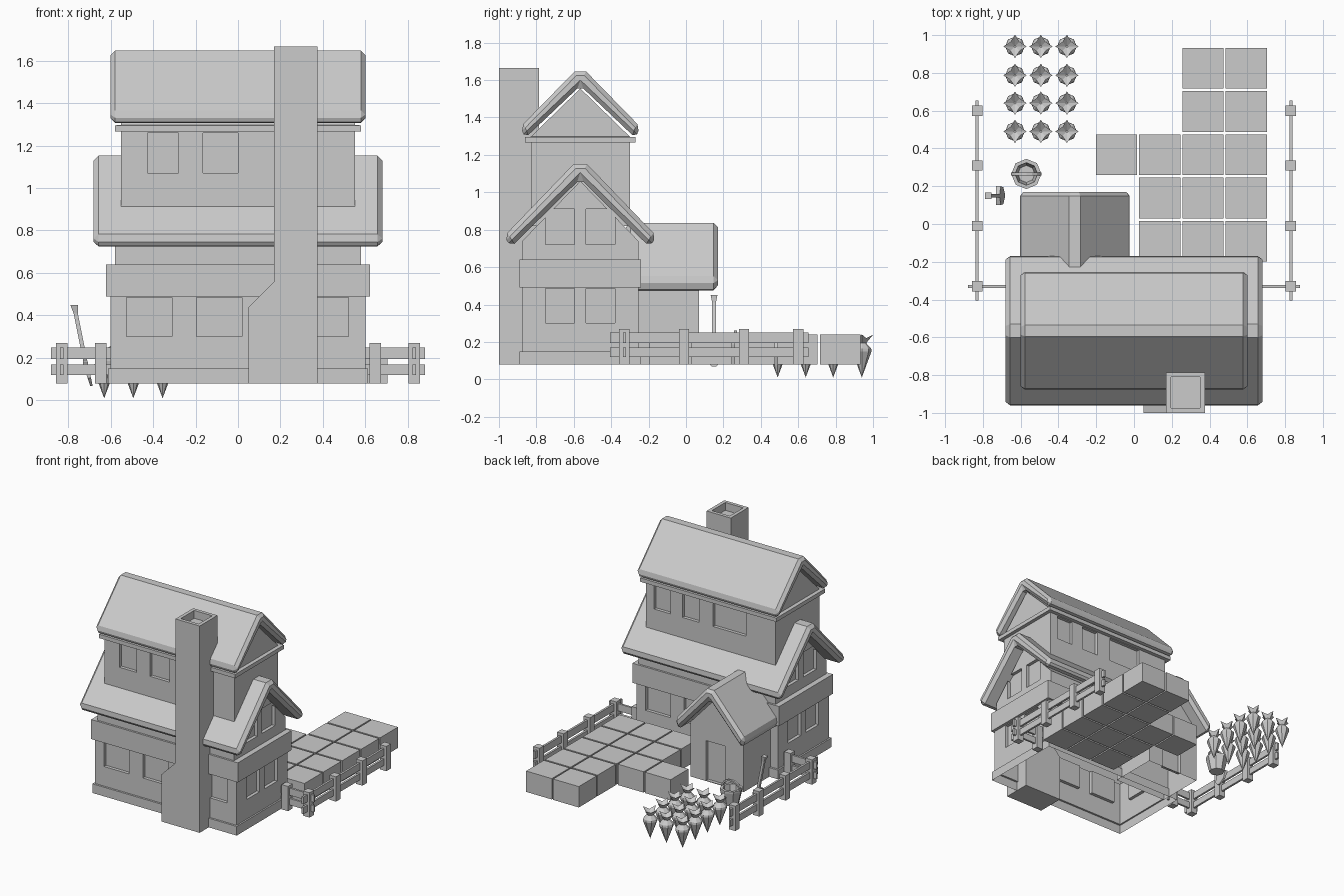
import bpy, bmesh
from math import pi, sin, cos
from mathutils import Vector

if "Cube" in bpy.data.objects:
    bpy.data.objects.remove(bpy.data.objects["Cube"])

CY = -0.565   # house centre line in y
PX = -0.313   # porch centre line in x


def finish(name, bm, normals=True):
    if normals:
        bmesh.ops.recalc_face_normals(bm, faces=bm.faces)
    me = bpy.data.meshes.new(name)
    bm.to_mesh(me)
    bm.free()
    ob = bpy.data.objects.new(name, me)
    bpy.context.collection.objects.link(ob)
    return ob


def add_box(bm, x0, x1, y0, y1, z0, z1):
    vs = bmesh.ops.create_cube(bm, size=1)['verts']
    for v in vs:
        v.co = Vector(((x0 + x1) / 2 + v.co.x * (x1 - x0),
                       (y0 + y1) / 2 + v.co.y * (y1 - y0),
                       (z0 + z1) / 2 + v.co.z * (z1 - z0)))


def boxes(name, items):
    bm = bmesh.new()
    for b in items:
        add_box(bm, *b)
    return finish(name, bm)


def prism(name, pts, place, a, b, bevel=0):
    """Extrude a 2D profile; place(u, w, t) maps it into space."""
    bm = bmesh.new()
    e0 = [bm.verts.new(place(u, w, a)) for u, w in pts]
    e1 = [bm.verts.new(place(u, w, b)) for u, w in pts]
    bm.faces.new(e0)
    bm.faces.new(e1)
    for i in range(len(pts)):
        j = (i + 1) % len(pts)
        bm.faces.new((e0[i], e0[j], e1[j], e1[i]))
    ob = finish(name, bm)
    if bevel:
        m = ob.modifiers.new("bevel", 'BEVEL')
        m.width, m.segments, m.limit_method, m.angle_limit = bevel, 1, 'ANGLE', 1.0
    return ob


def shell(name, rings, apex, place, cuts):
    """Walls from stacked rectangles with gable ends, recessed openings, open floor."""
    bm = bmesh.new()
    rows = []
    for hx, hy, z in rings:
        rows.append([bm.verts.new(place(sx * hx, sy * hy, z))
                     for sx, sy in ((-1, -1), (1, -1), (1, 1), (-1, 1))])
    for r, s in zip(rows, rows[1:]):
        for i in range(4):
            j = (i + 1) % 4
            bm.faces.new((r[i], r[j], s[j], s[i]))
    bm.faces.new(rows[0])
    t, hx = rows[-1], rings[-1][0]
    l, r = bm.verts.new(place(-hx, 0, apex)), bm.verts.new(place(hx, 0, apex))
    for f in ((t[0], t[1], r, l), (t[2], t[3], l, r), (t[1], t[2], r), (t[3], t[0], l)):
        bm.faces.new(f)
    ob = finish(name, bm)
    cutter = boxes("cutter", cuts)
    cutter.hide_render = True
    m = ob.modifiers.new("openings", 'BOOLEAN')
    m.object, m.operation, m.solver = cutter, 'DIFFERENCE', 'EXACT'
    bpy.context.view_layer.objects.active = ob
    bpy.ops.object.modifier_apply(modifier=m.name)
    bpy.data.objects.remove(cutter)
    bm = bmesh.new()
    bm.from_mesh(ob.data)
    zb = rings[0][2]
    floor = [f for f in bm.faces if all(abs(v.co.z - zb) < 1e-4 for v in f.verts)]
    bmesh.ops.delete(bm, geom=floor, context='FACES')
    bm.to_mesh(ob.data)
    bm.free()
    return ob


def chevron(half):
    """Mirror half of a roof section: outer points then inner apex on the axis."""
    return half + [(-u, w) for u, w in reversed(half) if u]


along_x = lambda u, w, t: (t, CY + u, w)
along_y = lambda u, w, t: (PX + u, t, w)
house = lambda x, y, z: (x, CY + y, z)
porch = lambda x, y, z: (PX + y, -0.115 + x, z)

# Window recesses
D = 0.025
cuts = []
for x0, x1 in ((-.525, -.31), (-.195, .02), (.31, .52)):
    cuts.append((x0, x1, -.95, CY - .31 + D, .30, .485))
for x0, x1 in ((.31, .52), (.06, .195)):
    cuts.append((x0, x1, CY + .31 - D, -.2, .30, .485))
for y0, y1 in ((-.75, -.595), (-.535, -.38)):
    for s in (-1, 1):
        for face, z0, z1 in ((.60, .30, .485), (.58, .72, .91)):
            a, b = sorted((s * (face - D), s * .7))
            cuts.append((a, b, y0, y1, z0, z1))
shell("lower_walls", [(.612, .325, .08), (.612, .325, .15), (.60, .31, .15), (.60, .31, .49),
                      (.622, .325, .49), (.622, .325, .64), (.58, .31, .64), (.58, .31, .74)],
      1.06, house, cuts)

cuts = [(a, b, -.95, CY - .265 + D, 1.07, 1.26) for a, b in ((-.425, -.28), (-.165, 0))]
cuts += [(a, b, CY + .265 - D, -.2, 1.07, 1.26)
         for a, b in ((.34, .48), (.1, .24), (-.3, -.02))]
shell("upper_walls", [(.55, .265, .82), (.55, .265, 1.265), (.578, .295, 1.265),
                      (.578, .295, 1.295), (.55, .265, 1.297)], 1.555, house, cuts)

shell("porch_walls", [(.185, .225, .08), (.185, .225, .50)], .745, porch,
      [(-.385, -.22, .045, .2, .085, .39)])

# Roofs
prism("lower_roof", chevron([(.035, 1.152), (.408, .765), (.37, .708), (0, 1.072)]),
      along_x, -.68, .68, .024)
prism("upper_roof", chevron([(.03, 1.647), (.32, 1.35), (.295, 1.29), (0, 1.57)]),
      along_x, -.60, .60, .022)
prism("porch_roof", chevron([(.03, .837), (.298, .535), (.27, .46), (0, .757)]),
      along_y, -.32, .17, .022)

# Chimney with stepped base and sunken flue
stack = prism("chimney", [(.05, .08), (.375, .08), (.375, 1.665), (.17, 1.665), (.17, .56), (.05, .44)],
              lambda u, w, t: (u, t, w), -1.0, -.785)
bm = bmesh.new()
bm.from_mesh(stack.data)
bm.faces.ensure_lookup_table()
top = max(bm.faces, key=lambda f: f.calc_center_median().z)
bmesh.ops.inset_region(bm, faces=[top], thickness=.037)
for v in bmesh.ops.extrude_discrete_faces(bm, faces=[top])['faces'][0].verts:
    v.co.z -= .06
bm.to_mesh(stack.data)
bm.free()

# Paving blocks, rows from back to front
P = .229
for r, cols in enumerate(((2, 3), (2, 3), (0, 1, 2, 3), (1, 2, 3), (1, 2, 3))):
    for c in cols:
        x, y = -.202 + P * c, .717 - P * r
        boxes("paving_block", [(x, x + .218, y, y + .216, .08, .24)])

# Fences on both sides, each with a short return to the house
RAILS = ((.12, .17), (.195, .25))
for s in (-1, 1):
    parts = [(s * .83 - .027, s * .83 + .027, y - .027, y + .027, .08, .27)
             for y in (-.33, -.01, .31, .60)]
    parts.append((s * .647 - .027, s * .647 + .027, -.357, -.303, .08, .27))
    for z0, z1 in RAILS:
        parts.append((s * .83 - .008, s * .83 + .008, -.405, .655, z0, z1))
        a, b = sorted((s * .88, s * .60))
        parts.append((a, b, -.338, -.322, z0, z1))
    boxes("fence_left" if s < 0 else "fence_right", parts)


def lathe(name, prof, n, at, star=()):
    """Revolve (r, z) points; rings listed in star alternate their radius and height."""
    bm = bmesh.new()
    rows = []
    for k, (r, z) in enumerate(prof):
        if r == 0:
            rows.append([bm.verts.new((at[0], at[1], z))] * n)
            continue
        row = []
        for i in range(n):
            f, dz = (.55, -.02) if k in star and i % 2 else (1, 0)
            t = 2 * pi * i / n
            row.append(bm.verts.new((at[0] + r * f * cos(t), at[1] + r * f * sin(t), z + dz)))
        rows.append(row)
    for a, b in zip(rows, rows[1:]):
        for i in range(n):
            j = (i + 1) % n
            bm.faces.new(list(dict.fromkeys((a[i], a[j], b[j], b[i]))))
    return finish(name, bm)


# Root vegetables with leafy crowns
for x in (-.63, -.493, -.355):
    for y in (.94, .787, .64, .49):
        lathe("vegetable", [(0, .01), (.028, .085), (.052, .15), (.05, .165), (.022, .195), (0, .2)],
              8, (x, y))
        lathe("leaves", [(0, .18), (.02, .19), (.062, .24), (0, .195)], 8, (x, y), star=(2,))

# Bucket and arched handle
lathe("bucket", [(0, .08), (.055, .08), (.08, .185), (.08, .2), (.06, .2), (.045, .1), (0, .1)],
      8, (-.57, .265))
bm = bmesh.new()
prev = None
for k in range(9):
    t = pi * k / 8
    ring = [bm.verts.new((-.57 + (.075 + dr) * cos(t), .265 + dy, .19 + (.065 + dr) * sin(t)))
            for dr, dy in ((-.006, -.008), (.006, -.008), (.006, .008), (-.006, .008))]
    if prev:
        for i in range(4):
            j = (i + 1) % 4
            bm.faces.new((prev[i], prev[j], ring[j], ring[i]))
    prev = ring
finish("bucket_handle", bm)

# Leaning shovel: stations of (x, z, half width in y, half thickness in x)
bm = bmesh.new()
prev = None
for x, z, w, h in ((-.772, .45, .018, .018), (-.764, .41, .01, .01), (-.72, .19, .01, .01),
                   (-.718, .175, .05, .012), (-.70, .105, .045, .008), (-.69, .068, .012, .006)):
    ring = [bm.verts.new((x + a * h, .15 + b * w, z)) for a, b in ((-1, -1), (1, -1), (1, 1), (-1, 1))]
    if prev:
        for i in range(4):
            j = (i + 1) % 4
            bm.faces.new((prev[i], prev[j], ring[j], ring[i]))
    else:
        bm.faces.new(ring)
    prev = ring
bm.faces.new(prev)
finish("shovel", bm)
